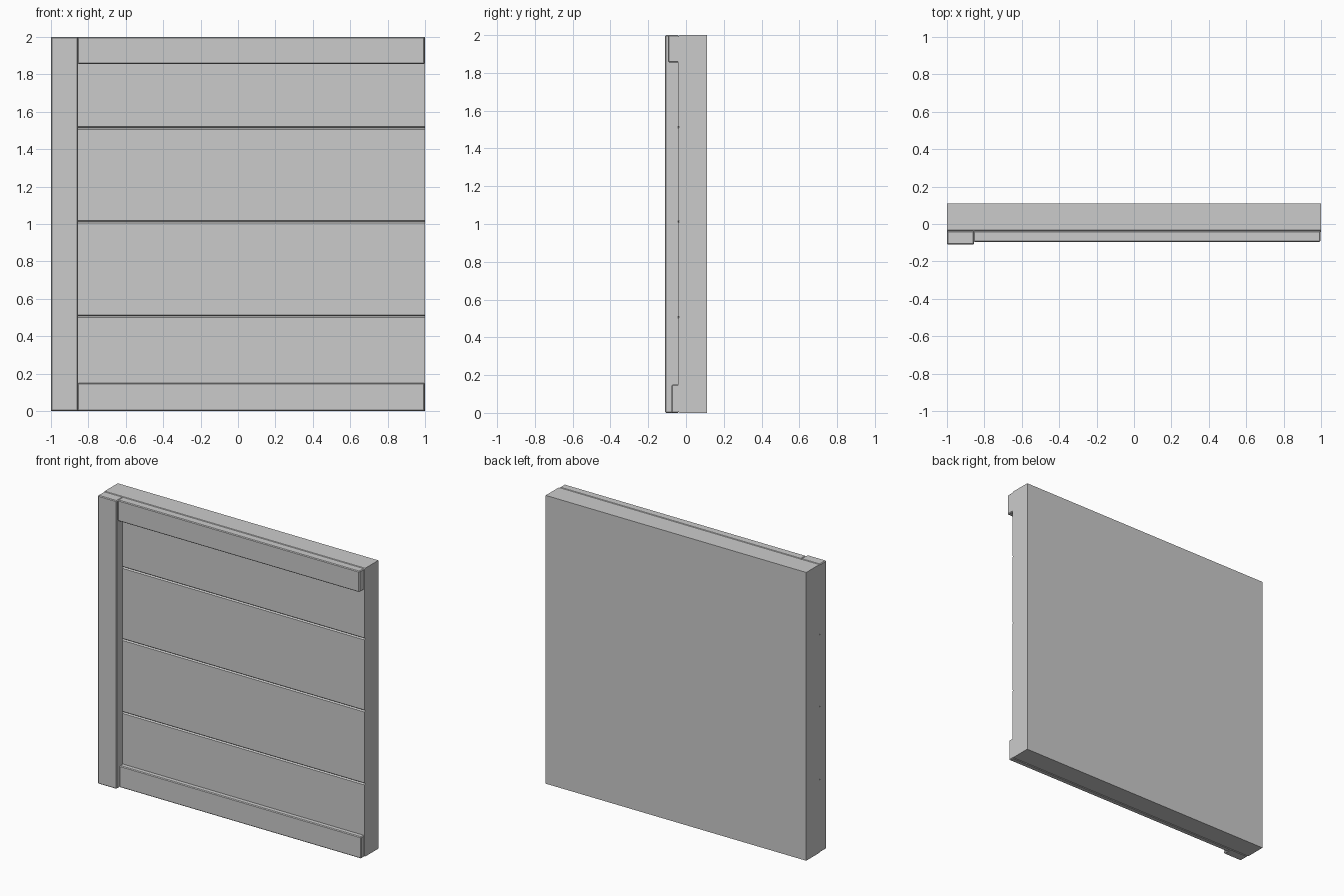
import bpy, bmesh

if "Cube" in bpy.data.objects:
    bpy.data.objects.remove(bpy.data.objects["Cube"])


def trim_box(name, x, y, z, bevel=0.005):
    """Box spanning three (min, max) ranges with small chamfered edges."""
    bm = bmesh.new()
    bmesh.ops.create_cube(bm, size=1)
    for v in bm.verts:
        v.co = [r[0] if c < 0 else r[1] for c, r in zip(v.co, (x, y, z))]
    bmesh.ops.bevel(bm, geom=bm.edges[:], offset=bevel, segments=1,
                    affect='EDGES')
    return finish(name, bm)


def finish(name, bm):
    bmesh.ops.recalc_face_normals(bm, faces=bm.faces[:])
    me = bpy.data.meshes.new(name)
    bm.to_mesh(me)
    bm.free()
    ob = bpy.data.objects.new(name, me)
    bpy.context.collection.objects.link(ob)
    return ob


# Plank wall: side profile with chamfered grooves, extruded along x
FRONT, BACK, GROOVE, HALF = -0.042, 0.11, -0.033, 0.007
profile = [(BACK, 2), (BACK, 0), (GROOVE, 0), (FRONT, HALF)]
for z in (0.507, 1.013, 1.513):
    profile += [(FRONT, z - HALF), (GROOVE, z), (FRONT, z + HALF)]
profile += [(FRONT, 2 - HALF), (GROOVE, 2)]

bm = bmesh.new()
face = bm.faces.new([bm.verts.new((-1, y, z)) for y, z in profile])
ext = bmesh.ops.extrude_face_region(bm, geom=[face], use_keep_orig=True)
moved = [g for g in ext["geom"] if isinstance(g, bmesh.types.BMVert)]
bmesh.ops.translate(bm, vec=(2, 0, 0), verts=moved)
finish("plank_wall", bm)

# Corner post and the two horizontal rails
trim_box("corner_post", (-1, -0.855), (-0.11, -0.038), (0, 2))
trim_box("top_rail", (-0.857, 0.998), (-0.095, -0.038), (1.855, 2))
trim_box("bottom_rail", (-0.857, 0.998), (-0.076, -0.038), (0, 0.15))
